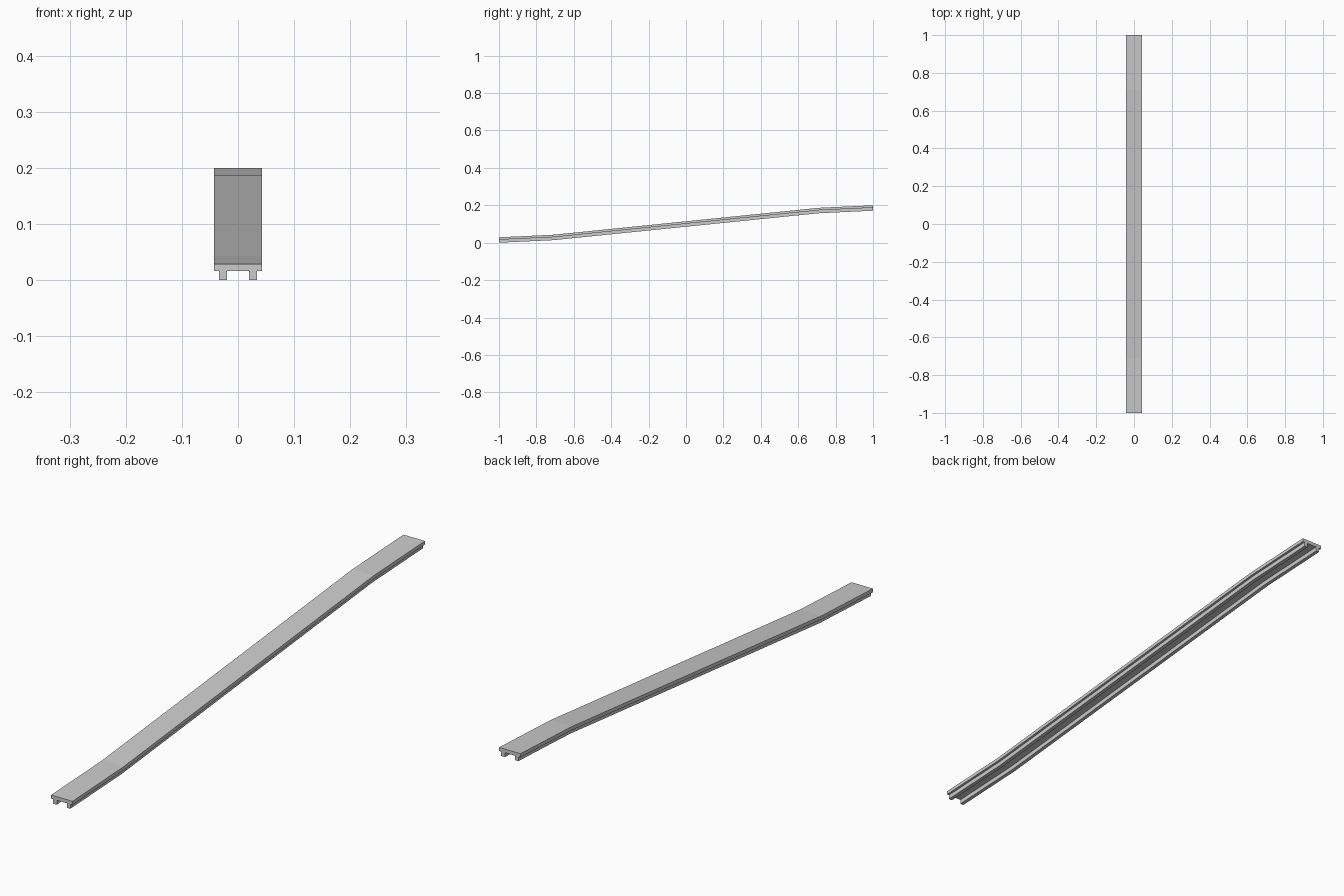
import bpy, bmesh

if "Cube" in bpy.data.objects:
    bpy.data.objects.remove(bpy.data.objects["Cube"])

# Side path of the deck's top surface: gentle end slopes, steeper middle
PATH = [(-1.0, 0.029), (-0.71, 0.0425), (0.71, 0.1865), (1.0, 0.2)]


def sweep(name, x0, x1, d0, d1):
    """Box section swept along PATH; d0/d1 are depths below the top surface."""
    bm = bmesh.new()
    rings = [[bm.verts.new((x, y, z - d)) for x, d in
              ((x0, d1), (x1, d1), (x1, d0), (x0, d0))] for y, z in PATH]
    for a, b in zip(rings, rings[1:]):
        for i in range(4):
            j = (i + 1) % 4
            bm.faces.new((a[i], a[j], b[j], b[i]))
    bm.faces.new(rings[0])
    bm.faces.new(rings[-1])
    bmesh.ops.recalc_face_normals(bm, faces=bm.faces)
    mesh = bpy.data.meshes.new(name)
    bm.to_mesh(mesh)
    bm.free()
    ob = bpy.data.objects.new(name, mesh)
    bpy.context.collection.objects.link(ob)
    return ob


# Flat deck
sweep("deck", -0.0425, 0.0425, 0.0, 0.013)

# Two rails under the deck
for name, side in (("left_rail", -1), ("right_rail", 1)):
    a, b = sorted((side * 0.020, side * 0.034))
    sweep(name, a, b, 0.013, 0.029)
